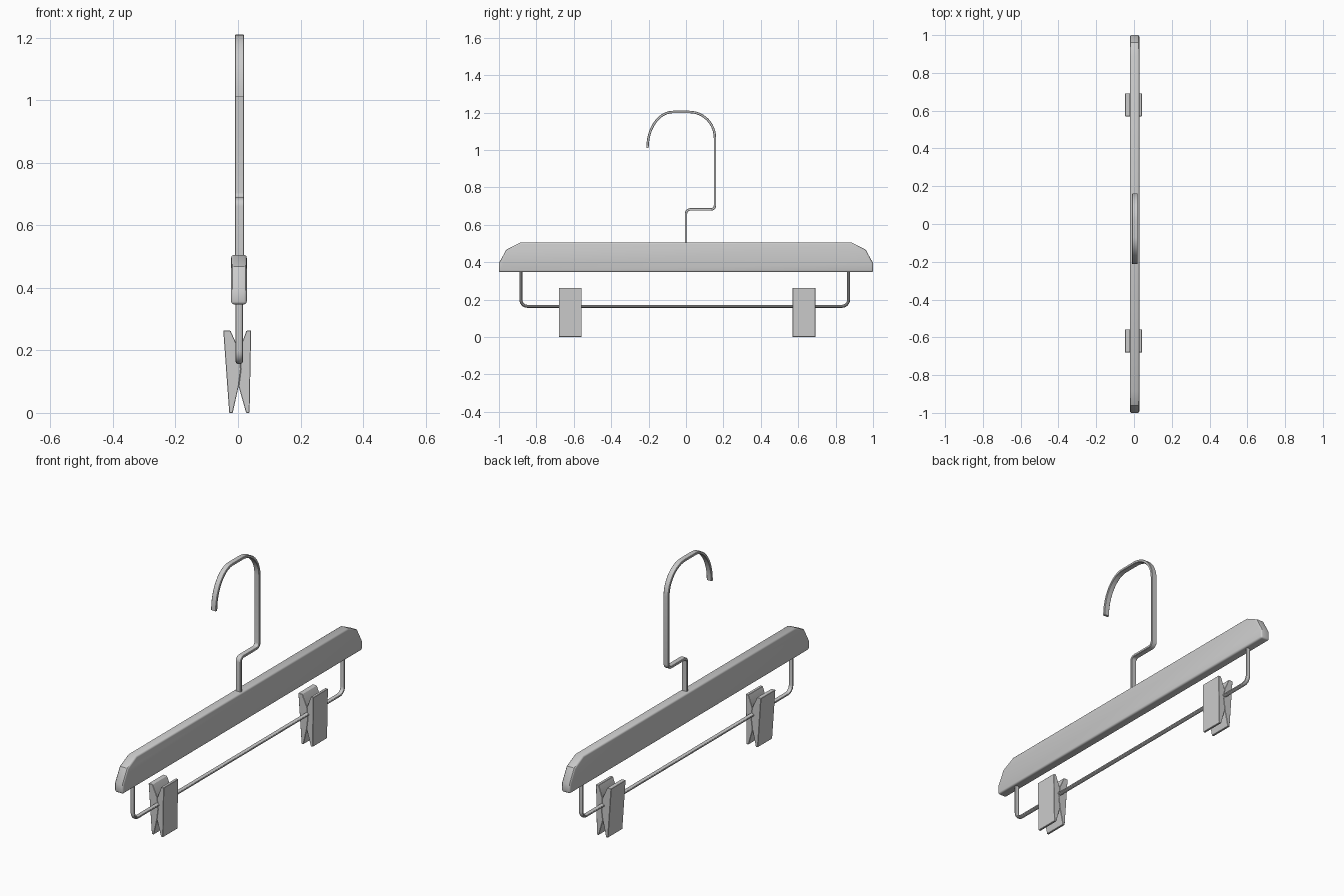
import bpy, bmesh, math
from mathutils import Vector

if "Cube" in bpy.data.objects:
    bpy.data.objects.remove(bpy.data.objects["Cube"])


def finish(name, bm, bevel=0.0, segs=2):
    bmesh.ops.recalc_face_normals(bm, faces=bm.faces[:])
    me = bpy.data.meshes.new(name)
    bm.to_mesh(me)
    bm.free()
    ob = bpy.data.objects.new(name, me)
    bpy.context.collection.objects.link(ob)
    bpy.ops.object.select_all(action='DESELECT')
    ob.select_set(True)
    bpy.context.view_layer.objects.active = ob
    if bevel:
        m = ob.modifiers.new("bevel", 'BEVEL')
        m.width, m.segments = bevel, segs
        m.limit_method, m.angle_limit = 'ANGLE', math.radians(50)
        bpy.ops.object.modifier_apply(modifier=m.name)
    bpy.ops.object.shade_smooth_by_angle(angle=math.radians(30))
    return ob


def prism(name, outline, depth, bevel, segs):
    """Extrude a closed 3D outline along a vector."""
    bm = bmesh.new()
    f = bm.faces.new([bm.verts.new(p) for p in outline])
    g = bmesh.ops.extrude_face_region(bm, geom=[f])
    vs = [v for v in g['geom'] if isinstance(v, bmesh.types.BMVert)]
    bmesh.ops.translate(bm, verts=vs, vec=depth)
    return finish(name, bm, bevel, segs)


def fillet(points, radius, n=6):
    """Round the inner corners of a (y, z) polyline."""
    pts = [Vector(p) for p in points]
    out = [pts[0]]
    for a, b, c in zip(pts, pts[1:], pts[2:]):
        p, q = b + (a - b).normalized() * radius, b + (c - b).normalized() * radius
        k = b * -1 + p + q
        for i in range(n + 1):
            t = i / n * math.pi / 2
            out.append(k + (p - k) * math.cos(t) + (q - k) * math.sin(t))
    return out + [pts[-1]]


def arc(cy, cz, ry, rz, a0, a1, n=12):
    return [Vector((cy + ry * math.cos(math.radians(a0 + (a1 - a0) * i / n)),
                    cz + rz * math.sin(math.radians(a0 + (a1 - a0) * i / n))))
            for i in range(n + 1)]


def sweep(name, path, section, cx):
    """Sweep a (x, in-plane) section along a (y, z) path."""
    bm = bmesh.new()
    rings = []
    for i, p in enumerate(path):
        d0 = (p - path[i - 1]).normalized() if i else None
        d1 = (path[i + 1] - p).normalized() if i < len(path) - 1 else None
        t = ((d0 or d1) + (d1 or d0)).normalized()
        k = 1 / max(0.5, t.dot(d0 or d1))
        rings.append([bm.verts.new((cx + u, p.x - t.y * v * k, p.y + t.x * v * k))
                      for u, v in section])
    n = len(section)
    for r, s in zip(rings, rings[1:]):
        for j in range(n):
            bm.faces.new((r[j], r[(j + 1) % n], s[(j + 1) % n], s[j]))
    bm.faces.new(rings[0])
    bm.faces.new(rings[-1])
    return finish(name, bm)


def chamfered(w, h, c):
    return [(w, -h + c), (w, h - c), (w - c, h), (-w + c, h),
            (-w, h - c), (-w, -h + c), (-w + c, -h), (w - c, -h)]


# wooden bar
half = [(1, 0.347), (1, 0.395), (0.96, 0.468), (0.885, 0.505)]
outline = [(-0.022, y, z) for y, z in half + [(-y, z) for y, z in reversed(half)]]
prism("bar", outline, (0.05, 0, 0), 0.009, 3)

# flat hook with offset stem
path = fillet([(0, 0.48), (0, 0.682), (0.155, 0.682), (0.155, 1.05)], 0.022)
path = path[:-1] + arc(0.018, 1.063, 0.137, 0.14, 0, 90) \
    + arc(-0.07, 1.01, 0.136, 0.193, 90, 180)
sweep("hook", path, chamfered(0.0145, 0.0065, 0.002), 0.005)

# lower rail
path = fillet([(-0.883, 0.37), (-0.883, 0.164), (0.869, 0.164), (0.869, 0.37)], 0.035)
rod = [(0.012 * math.cos(i * math.pi / 6), 0.008 * math.sin(i * math.pi / 6))
       for i in range(12)]
sweep("clip_rail", path, rod, 0.004)

# two clips, each made of two jaws meeting at the rail
left_jaw = [(-0.047, 0.263), (-0.028, 0), (-0.017, 0), (0.002, 0.085),
            (0.009, 0.14), (0.004, 0.2), (-0.024, 0.263)]
right_jaw = [(0.042, 0.263), (0.037, 0), (0.026, 0), (0.002, 0.085),
             (0.009, 0.14), (0.004, 0.2), (0.027, 0.263)]
for label, y in (("left", -0.68), ("right", 0.57)):
    for part, prof in (("back", left_jaw), ("front", right_jaw)):
        prism(f"{label}_clip_{part}_jaw", [(x, y, z) for x, z in prof],
              (0, 0.122, 0), 0.0015, 1)
